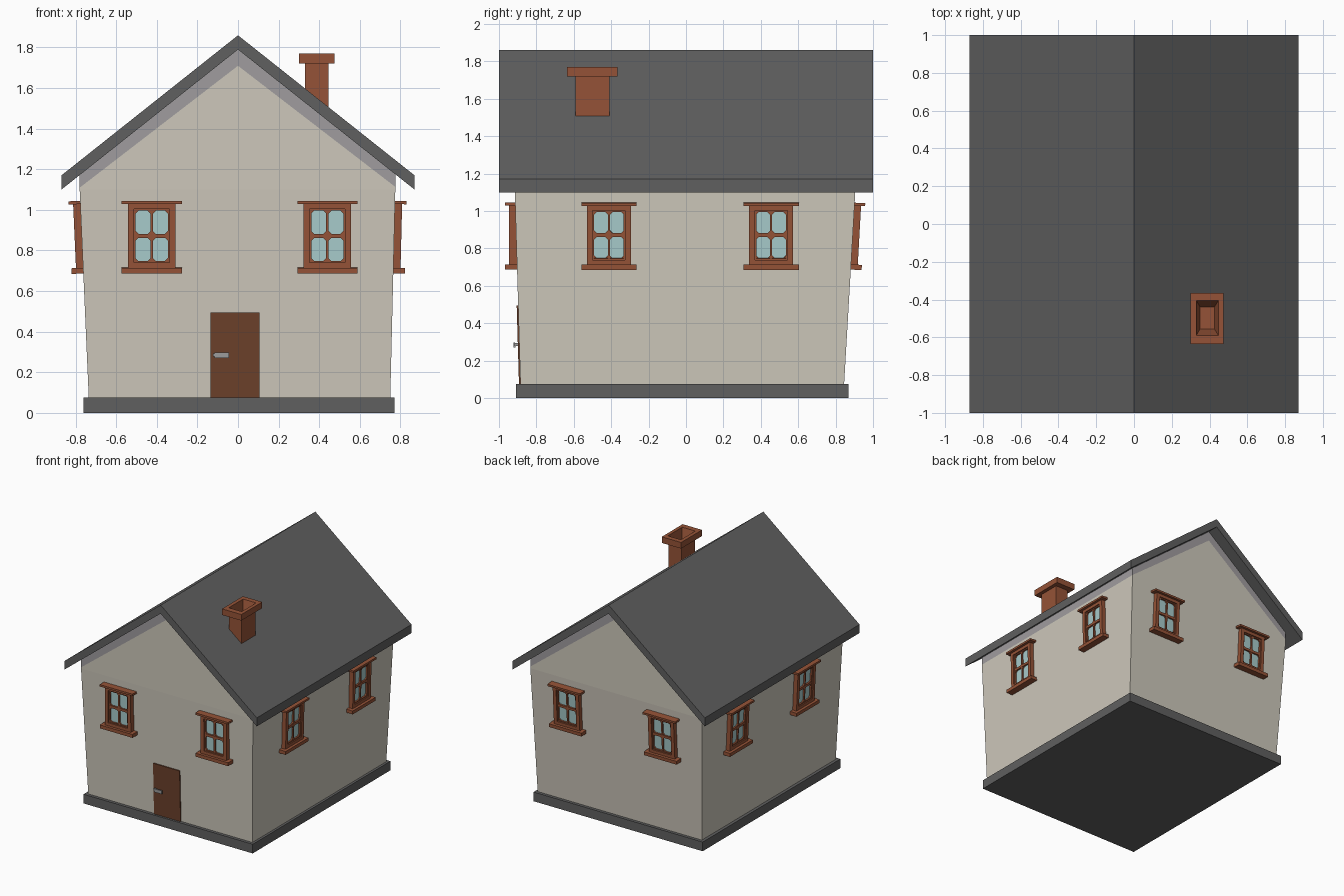
import bpy, bmesh, math
from mathutils import Vector, Matrix

if "Cube" in bpy.data.objects:
    bpy.data.objects.remove(bpy.data.objects["Cube"])


def material(name, color):
    m = bpy.data.materials.new(name)
    m.diffuse_color = (*color, 1)
    m.use_nodes = True
    m.node_tree.nodes["Principled BSDF"].inputs["Base Color"].default_value = m.diffuse_color
    return m


PLASTER = material("plaster", (0.61, 0.575, 0.495))
BAND = material("eave band grey", (0.35, 0.335, 0.345))
SLATE = material("slate grey", (0.115, 0.115, 0.115))
BRICK = material("red brown", (0.30, 0.086, 0.038))
DOOR = material("dark brown", (0.15, 0.052, 0.024))
GLASS = material("pale blue glass", (0.39, 0.60, 0.60))
METAL = material("light grey metal", (0.34, 0.34, 0.34))


def finish(name, bm, *mats):
    bmesh.ops.recalc_face_normals(bm, faces=bm.faces)
    mesh = bpy.data.meshes.new(name)
    bm.to_mesh(mesh)
    bm.free()
    for m in mats:
        mesh.materials.append(m)
    ob = bpy.data.objects.new(name, mesh)
    bpy.context.collection.objects.link(ob)
    return ob


def prism(bm, pts, d0, d1, mat=0):
    """Extrude an (x, z) outline along y from d0 to d1."""
    a = [bm.verts.new((x, d0, z)) for x, z in pts]
    b = [bm.verts.new((x, d1, z)) for x, z in pts]
    n = len(pts)
    faces = [bm.faces.new(a), bm.faces.new(b[::-1])]
    faces += [bm.faces.new((a[i], b[i], b[(i + 1) % n], a[(i + 1) % n])) for i in range(n)]
    for f in faces:
        f.material_index = mat


def box(bm, x0, x1, z0, z1, d0, d1, mat=0):
    prism(bm, [(x0, z0), (x1, z0), (x1, z1), (x0, z1)], d0, d1, mat)


def loft(bm, loops):
    """Join rectangles (x0, x1, y0, y1, z) into a closed stack."""
    rings = [[bm.verts.new(p) for p in ((x0, y0, z), (x1, y0, z), (x1, y1, z), (x0, y1, z))]
             for x0, x1, y0, y1, z in loops]
    for a, b in zip(rings, rings[1:]):
        for i in range(4):
            j = (i + 1) % 4
            bm.faces.new((a[i], a[j], b[j], b[i]))
    bm.faces.new(rings[0])
    return rings[-1]


# Base slab
bm = bmesh.new()
box(bm, -0.76, 0.77, 0, 0.075, -0.91, 0.87)
finish("base_slab", bm, SLATE)

# Flared walls with upright gables
bm = bmesh.new()
a, b, c, d = loft(bm, [(-0.735, 0.75, -0.885, 0.845, 0.07),
                       (-0.78, 0.775, -0.915, 0.905, 1.1),
                       (-0.78, 0.775, -0.915, 0.905, 1.18)])
front, back = bm.verts.new((0, -0.915, 1.80)), bm.verts.new((0, 0.905, 1.80))
for f in ((a, b, front), (c, d, back), (b, c, back, front), (d, a, front, back)):
    bm.faces.new(f)
# Grey band that follows the roof line
for s in (-1, 1):
    bmesh.ops.bisect_plane(bm, geom=bm.verts[:] + bm.edges[:] + bm.faces[:],
                           plane_co=(0, 0, 1.71), plane_no=(0.77 * s, 0, 1))
for f in bm.faces:
    p = f.calc_center_median()
    f.material_index = int(p.z > 1.712 - 0.77 * abs(p.x))
finish("walls", bm, PLASTER, BAND)

# Roof
bm = bmesh.new()
prism(bm, [(-0.87, 1.10), (0, 1.79), (0.87, 1.10), (0.87, 1.17), (0, 1.86), (-0.87, 1.17)], -1, 1)
finish("roof", bm, SLATE)

# Hollow chimney with a cap
bm = bmesh.new()
top = loft(bm, [(0.33, 0.445, -0.59, -0.41, 1.45),
                (0.33, 0.445, -0.59, -0.41, 1.72),
                (0.30, 0.475, -0.635, -0.365, 1.72),
                (0.30, 0.475, -0.635, -0.365, 1.77),
                (0.33, 0.447, -0.59, -0.405, 1.77),
                (0.35, 0.425, -0.555, -0.44, 1.65)])
bm.faces.new(top)
finish("chimney", bm, BRICK)

# Door, tilted with the front wall
tilt = math.atan2(0.03, 1.025)
bm = bmesh.new()
box(bm, -0.135, 0.105, 0, 0.42, -0.008, 0.01)
door = finish("door", bm, DOOR)
# Door handle: stem and lever
bm = bmesh.new()
box(bm, -0.123, -0.105, 0.203, 0.219, -0.025, 0)
box(bm, -0.115, -0.045, 0.197, 0.224, -0.032, -0.022)
handle = finish("door_handle", bm, METAL)
for ob in (door, handle):
    ob.matrix_world = Matrix.Translation((0, -0.885, 0.075)) @ Matrix.Rotation(tilt, 4, 'X')


def window_mesh():
    """Window around x = 0 with its sill at z = 0, facing -y."""
    bm = bmesh.new()
    box(bm, -0.148, 0.148, 0, 0.028, -0.057, 0.02)         # sill
    box(bm, -0.148, 0.148, 0.342, 0.358, -0.057, 0.02)     # lintel
    for x in (-0.117, 0.087):                              # outer frame
        box(bm, x, x + 0.03, 0.028, 0.342, -0.035, 0.02)
    for z in (0.028, 0.317):
        box(bm, -0.087, 0.087, z, z + 0.025, -0.035, 0.02)
    for x in (-0.087, 0.079):                              # sash
        box(bm, x, x + 0.008, 0.053, 0.317, -0.026, 0.01)
    for z in (0.053, 0.309):
        box(bm, -0.079, 0.079, z, z + 0.008, -0.026, 0.01)
    box(bm, -0.006, 0.006, 0.061, 0.309, -0.024, 0)        # glazing bars
    box(bm, -0.079, 0.079, 0.175, 0.195, -0.026, 0)
    k = 0.014                                              # pane corner pieces
    for x0, x1 in ((-0.079, -0.006), (0.006, 0.079)):
        for z0, z1 in ((0.061, 0.175), (0.195, 0.309)):
            for x, sx in ((x0, k), (x1, -k)):
                for z, sz in ((z0, k), (z1, -k)):
                    prism(bm, [(x, z), (x + sx, z), (x, z + sz)], -0.023, 0)
    box(bm, -0.08, 0.08, 0.06, 0.31, -0.012, -0.006, 1)    # glass
    return finish("window", bm, BRICK, GLASS)


# Windows: outward direction, wall distance at sill and lintel, positions along wall
first = window_mesh()
for side, n, low, high, spots in (("front", (0, -1), 0.911, 0.912, (-0.425, 0.44)),
                                  ("right", (1, 0), 0.765, 0.774, (-0.412, 0.455)),
                                  ("back", (0, 1), 0.882, 0.902, (-0.435, 0.425)),
                                  ("left", (-1, 0), 0.762, 0.778, (-0.455, 0.405))):
    n = Vector((*n, 0))
    along = Vector((0, 0, 1)).cross(n)
    up = (n * (high - low) + Vector((0, 0, 0.36))).normalized()
    inward = up.cross(along)
    for i, s in enumerate(spots):
        ob = bpy.data.objects.new(f"{side}_window_{i + 1}", first.data)
        bpy.context.collection.objects.link(ob)
        m = Matrix((along, inward, up)).transposed().to_4x4()
        m.translation = n * low + along * s + Vector((0, 0, 0.687))
        ob.matrix_world = m
bpy.data.objects.remove(first)
